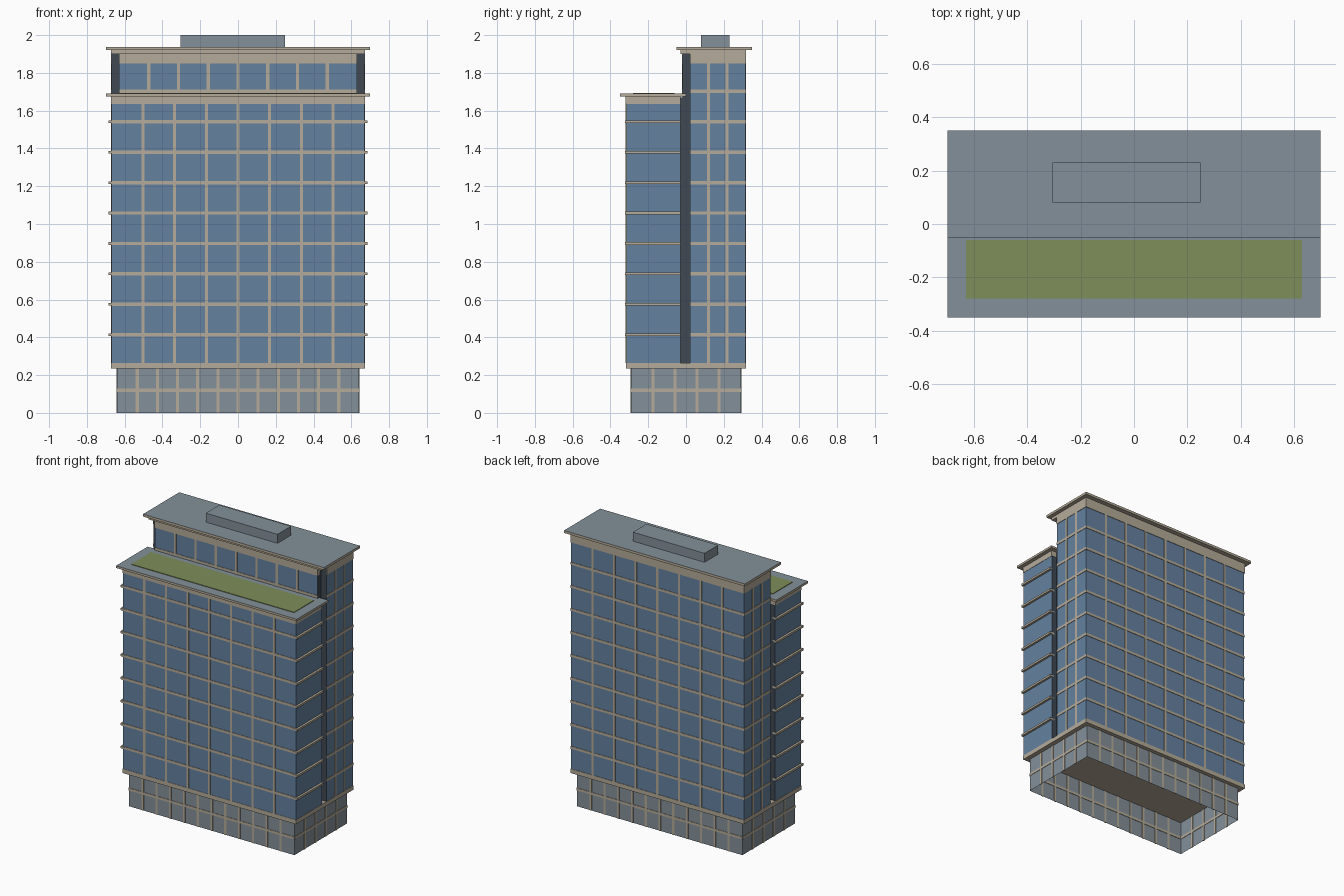
import bpy
import bmesh

cube = bpy.data.objects.get("Cube")
if cube:
    bpy.data.objects.remove(cube, do_unlink=True)


def material(name, rgb):
    m = bpy.data.materials.new(name)
    m.use_nodes = True
    m.diffuse_color = (*rgb, 1)
    m.node_tree.nodes["Principled BSDF"].inputs["Base Color"].default_value = (*rgb, 1)
    return m


GLASS = material("blue glass", (0.13, 0.22, 0.35))
STONE = material("tan stone", (0.46, 0.41, 0.32))
GREY = material("grey roofing", (0.23, 0.28, 0.32))
GREEN = material("roof lawn", (0.21, 0.27, 0.10))
DARK = material("dark groove", (0.05, 0.065, 0.085))


def add_box(bm, x, y, z):
    """Add a box given by its (low, high) range on each axis."""
    verts = bmesh.ops.create_cube(bm, size=1)["verts"]
    for v in verts:
        for axis, (low, high) in enumerate((x, y, z)):
            v.co[axis] = low if v.co[axis] < 0 else high


def finish(name, bm, mat, accent=None, rule=None, drop=None):
    """Turn a bmesh into an object; faces that pass the rule get the accent."""
    bm.normal_update()
    if drop:
        bmesh.ops.delete(bm, geom=[f for f in bm.faces if drop(f.normal)],
                         context='FACES')
    mesh = bpy.data.meshes.new(name)
    mesh.materials.append(mat)
    if accent:
        mesh.materials.append(accent)
        for f in bm.faces:
            f.material_index = int(rule(f.normal))
    bm.to_mesh(mesh)
    bm.free()
    ob = bpy.data.objects.new(name, mesh)
    bpy.context.collection.objects.link(ob)
    return ob


def box(name, x, y, z, mat, accent=None, rule=None, drop=None):
    bm = bmesh.new()
    add_box(bm, x, y, z)
    return finish(name, bm, mat, accent, rule, drop)


def both(v):
    return (-v, v)


def around(c, w):
    return (c - w / 2, c + w / 2)


def grid(name, axis, at, span, z, columns, rows, width=0.016):
    """Thin mullion bars on a wall; axis is the wall's horizontal direction."""
    bm = bmesh.new()
    lo, hi = span
    depth = around(at, 0.006)

    def bar(along, zr):
        if axis == "x":
            add_box(bm, along, depth, zr)
        else:
            add_box(bm, depth, along, zr)

    for i in range(1, columns):
        bar(around(lo + (hi - lo) * i / columns, width), z)
    for r in rows:
        bar(span, around(r, width + 0.002))
    finish(name, bm, STONE)


def up(n):
    return n.z > 0.5


W = 0.67
floors = [0.414 + 0.161 * i for i in range(9)]

# Podium, open underneath
box("podium", both(0.64), both(0.29), (0, 0.235), GREY, drop=lambda n: abs(n.z) > 0.5)
for s, side in ((-1, "front"), (1, "back")):
    grid("podium_grid_" + side, "x", s * 0.29, both(0.64), (0, 0.235), 12, [0.12])
for s, side in ((-1, "right"), (1, "left")):
    grid("podium_grid_" + side, "y", s * 0.64, both(0.29), (0, 0.235), 5, [0.12])
box("base_band", both(W + 0.002), both(0.318), (0.235, 0.265), STONE)

# Front block with glazed walls and side ledges
box("front_block", both(W), (-0.316, -0.03), (0.26, 1.64), GLASS, DARK,
    lambda n: n.y > 0.5)
grid("front_grid", "x", -0.316, both(W), (0.265, 1.64), 8, floors[:8])
for s, side in ((-1, "right"), (1, "left")):
    bm = bmesh.new()
    for z in floors[:8]:
        add_box(bm, sorted((s * 0.65, s * 0.685)), (-0.322, -0.03), around(z, 0.014))
    finish("ledges_" + side, bm, STONE)
box("front_fascia", both(W + 0.002), (-0.32, -0.03), (1.635, 1.675), STONE)
box("front_roof", both(0.70), (-0.35, 0.0), (1.675, 1.69), STONE, GREY, up)
box("roof_lawn", both(0.63), (-0.28, -0.06), (1.685, 1.694), GREEN)

# Dark groove between the two blocks
box("groove_core", both(0.63), (-0.05, 0.05), (0.26, 1.67), DARK)
box("upper_core", both(0.63), (-0.018, 0.05), (1.65, 1.9), DARK, GLASS,
    lambda n: n.y < -0.5)
grid("upper_front_grid", "x", -0.018, both(0.63), (1.69, 1.85), 8, [1.702])
box("upper_front_fascia", both(0.63), (-0.022, 0.03), (1.85, 1.905), STONE)

# Rear block
box("rear_block", both(W), (0.02, 0.315), (0.26, 1.9), GLASS, DARK,
    lambda n: n.y < -0.5)
grid("rear_grid", "x", 0.315, both(W), (0.265, 1.85), 8, floors)
for s, side in ((-1, "right"), (1, "left")):
    grid("rear_grid_" + side, "y", s * W, (0.02, 0.315), (0.265, 1.85), 3, floors)
box("rear_fascia", both(W + 0.003), (0.021, 0.318), (1.85, 1.905), STONE)
box("cap_band", both(W + 0.003), (-0.03, 0.318), (1.9, 1.92), STONE)
box("upper_roof", both(0.70), (-0.05, 0.35), (1.92, 1.937), STONE, GREY, up)
box("plant_room", (-0.305, 0.25), (0.08, 0.23), (1.93, 2.0), GREY)
